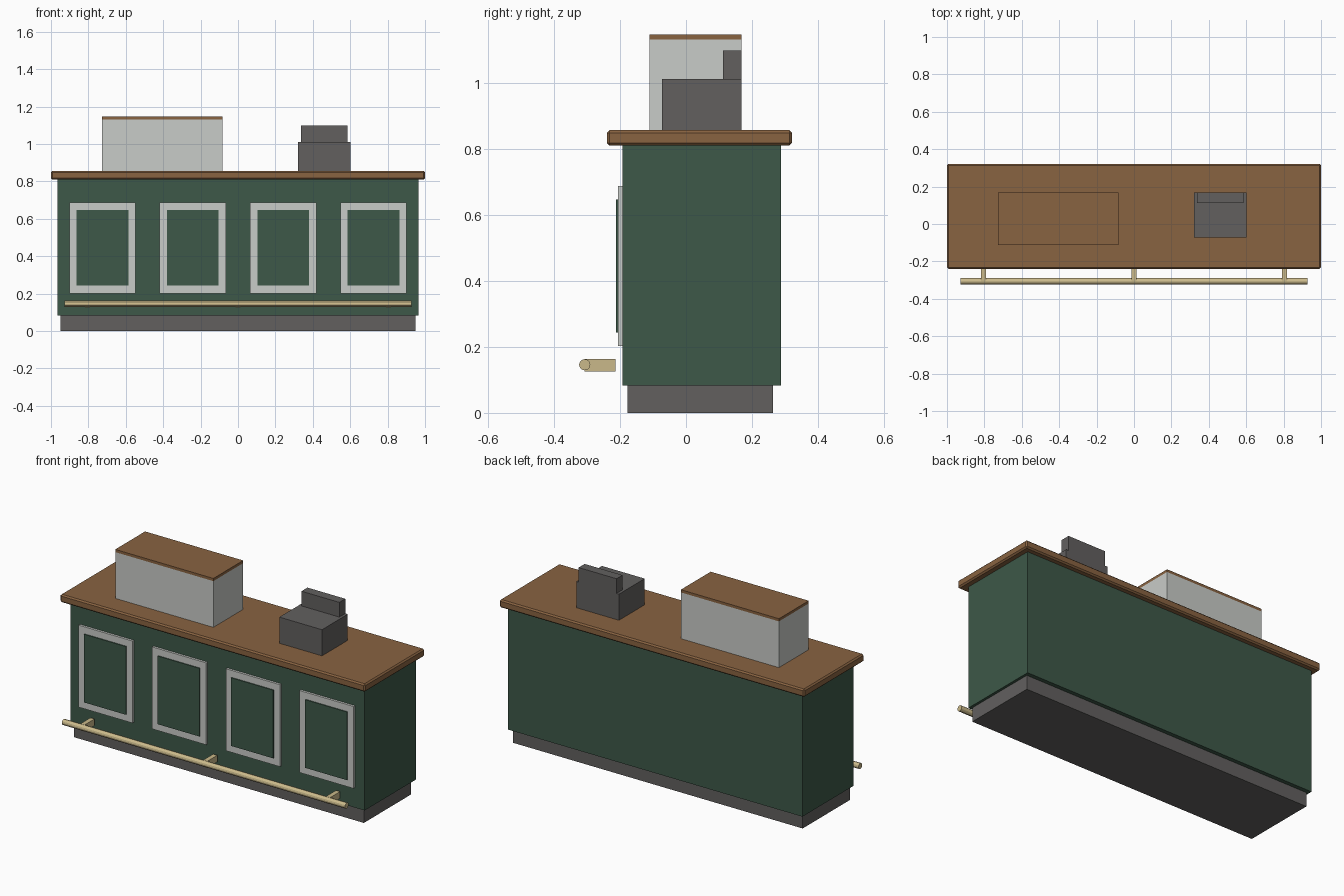
import bpy
import math

cube = bpy.data.objects.get("Cube")
if cube:
    bpy.data.objects.remove(cube, do_unlink=True)


def material(name, rgb):
    """Make a flat material from 0-255 sRGB values."""
    lin = [((c / 255 + 0.055) / 1.055) ** 2.4 for c in rgb]
    mat = bpy.data.materials.new(name)
    mat.use_nodes = True
    mat.diffuse_color = (*lin, 1)
    mat.node_tree.nodes["Principled BSDF"].inputs["Base Color"].default_value = (*lin, 1)
    return mat


green = material("dark green paint", (61, 88, 72))
wood = material("brown wood", (137, 99, 65))
pale = material("pale grey", (201, 204, 200))
grey = material("dark grey", (98, 96, 95))
brass = material("brass", (202, 185, 138))


def box(name, mat, x, y, z, bevel=0):
    """Box spanning the given (low, high) ranges."""
    spans = (x, y, z)
    bpy.ops.mesh.primitive_cube_add(size=1, location=[(a + b) / 2 for a, b in spans])
    ob = bpy.context.object
    ob.name = name
    ob.scale = [b - a for a, b in spans]
    bpy.ops.object.transform_apply(location=False, rotation=False, scale=True)
    ob.data.materials.append(mat)
    if bevel:
        mod = ob.modifiers.new("edge", "BEVEL")
        mod.width = bevel
        mod.segments = 1
    return ob


def around(c, half):
    return (c - half, c + half)


# Counter carcass
box("plinth", grey, around(0, 0.95), (-0.178, 0.264), (0, 0.083))
box("counter_body", green, around(0, 0.965), (-0.192, 0.288), (0.083, 0.812))
box("countertop", wood, around(0, 1), (-0.24, 0.321), (0.81, 0.857), bevel=0.008)

# Framed front panels
for i in range(4):
    cx = (i - 1.5) * 0.483
    box(f"panel_frame_{i + 1}", pale, around(cx, 0.177), (-0.206, -0.19), (0.202, 0.688))
    box(f"panel_centre_{i + 1}", green, around(cx, 0.138), (-0.212, -0.2), (0.243, 0.647))

# Foot rail and its brackets
bpy.ops.mesh.primitive_cylinder_add(vertices=12, radius=0.017, depth=1.856,
                                    location=(0, -0.307, 0.146),
                                    rotation=(0, math.pi / 2, 0))
rail = bpy.context.object
rail.name = "foot_rail"
rail.data.materials.append(brass)
bpy.ops.object.shade_smooth_by_angle()
for i in range(3):
    box(f"rail_bracket_{i + 1}", brass, around((i - 1) * 0.805, 0.0135),
        (-0.307, -0.213), (0.125, 0.164))

# Display case
box("display_case", pale, (-0.727, -0.084), (-0.111, 0.168), (0.855, 1.131))
box("display_case_lid", wood, (-0.727, -0.084), (-0.111, 0.168), (1.131, 1.147))

# Cash register
box("register_body", grey, (0.322, 0.602), (-0.073, 0.168), (0.855, 1.012))
box("register_display", grey, (0.338, 0.586), (0.112, 0.168), (1.012, 1.099))
